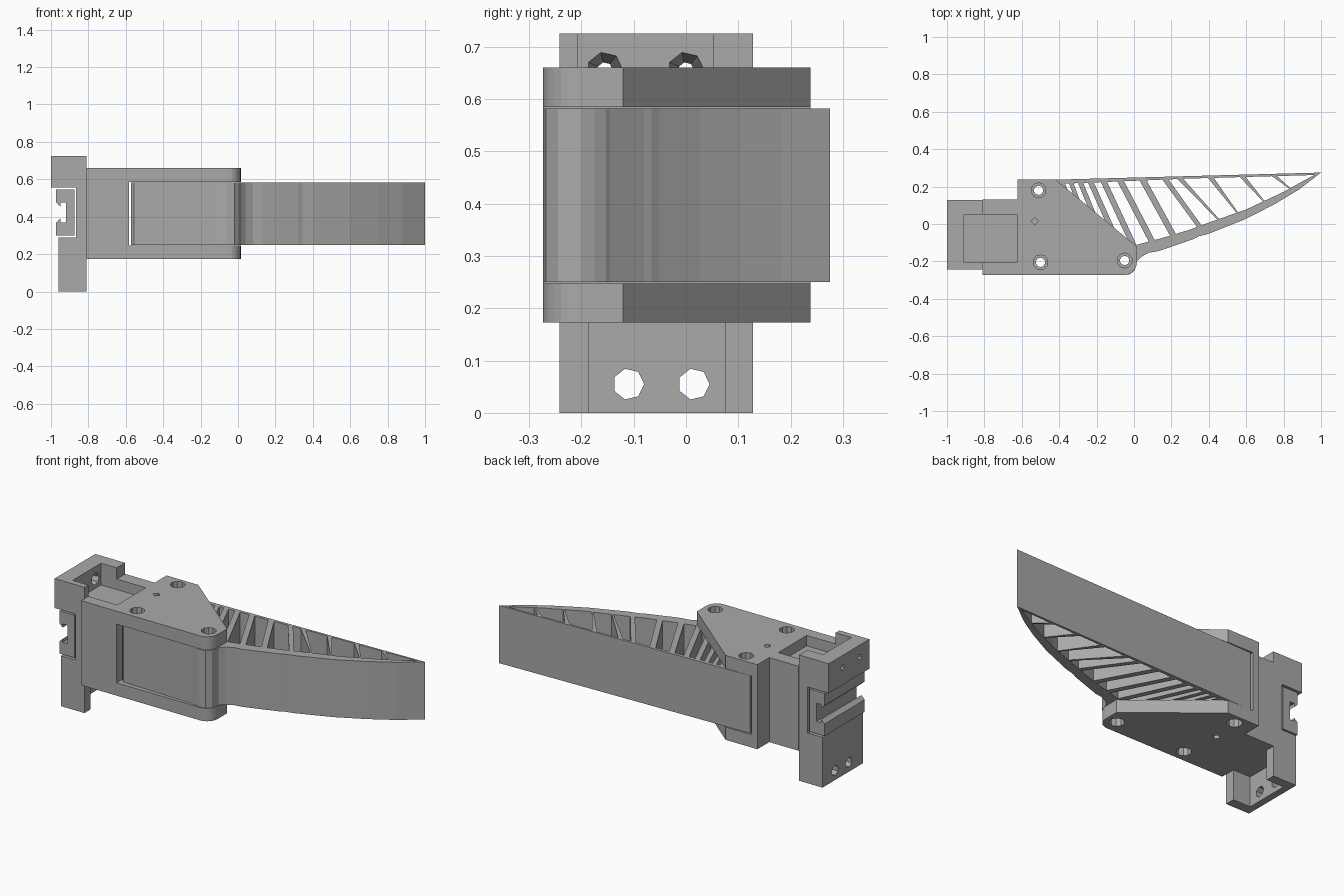
import bpy, bmesh, math
from mathutils import Vector, Matrix

default_cube = bpy.data.objects.get("Cube")
if default_cube:
    bpy.data.objects.remove(default_cube, do_unlink=True)

grey = bpy.data.materials.new("plain grey")
grey.use_nodes = True
COLOUR = (0.4, 0.4, 0.4, 1)
grey.diffuse_color = COLOUR
grey.node_tree.nodes["Principled BSDF"].inputs["Base Color"].default_value = COLOUR


def finish(name, bm):
    bmesh.ops.recalc_face_normals(bm, faces=bm.faces)
    mesh = bpy.data.meshes.new(name)
    bm.to_mesh(mesh)
    bm.free()
    mesh.materials.append(grey)
    obj = bpy.data.objects.new(name, mesh)
    bpy.context.collection.objects.link(obj)
    return obj


def prism(name, points, low, high, along_y=False):
    """Extrude an outline upward, or an x-z outline along y."""
    bm = bmesh.new()
    place = (lambda a, b: (a, low, b)) if along_y else (lambda a, b: (a, b, low))
    face = bm.faces.new([bm.verts.new(place(*p)) for p in points])
    ext = bmesh.ops.extrude_face_region(bm, geom=[face])
    step = Vector((0, high - low, 0) if along_y else (0, 0, high - low))
    bmesh.ops.translate(bm, vec=step, verts=[v for v in ext["geom"] if isinstance(v, bmesh.types.BMVert)])
    return finish(name, bm)


def box(name, x0, x1, y0, y1, z0, z1):
    return prism(name, [(x0, y0), (x1, y0), (x1, y1), (x0, y1)], z0, z1)


def drill(centre, r1, r2, depth, sides=10, axis="Z"):
    bm = bmesh.new()
    turn = Matrix.Rotation(math.pi / 2, 4, "Y") if axis == "X" else Matrix()
    bmesh.ops.create_cone(bm, cap_ends=True, segments=sides, radius1=r1, radius2=r2,
                          depth=depth, matrix=Matrix.Translation(centre) @ turn)
    return finish("cutter", bm)


def combine(target, other, operation="DIFFERENCE"):
    mod = target.modifiers.new("combine", "BOOLEAN")
    mod.operation, mod.object, mod.solver = operation, other, "EXACT"
    bpy.context.view_layer.objects.active = target
    bpy.ops.object.modifier_apply(modifier=mod.name)
    bpy.data.objects.remove(other, do_unlink=True)


# Bracket: plate outline with a rounded front corner
corner = [(-0.05 + 0.065 * math.sin(a), -0.205 - 0.068 * math.cos(a))
          for a in [i * math.pi / 12 for i in range(7)]]
outline = [(-0.81, -0.273)] + corner + [(0.015, -0.12), (-0.42, 0.238), (-0.622, 0.238),
                                       (-0.622, 0.13), (-0.81, 0.13)]
bracket = prism("bracket", outline, 0.173, 0.66)
combine(bracket, box("cutter", -0.583, 0.2, -0.4, 0.4, 0.247, 0.585))

# Clamp at the rear of the bracket, with a notch for the rail
clamp = prism("clamp", [(-0.8, 0), (-0.8, 0.725), (-1, 0.725), (-1, 0.555), (-0.866, 0.555),
                        (-0.866, 0.29), (-0.96, 0.29), (-0.96, 0)], -0.242, 0.128, True)
combine(clamp, box("cutter", -0.81, -0.7, -0.4, 0.4, -0.1, 0.174))
combine(clamp, box("cutter", -0.81, -0.7, -0.4, 0.4, 0.659, 0.9))
combine(bracket, clamp, "UNION")

# Pockets above and below
combine(bracket, box("cutter", -0.91, -0.625, -0.207, 0.052, 0.6, 0.66))
combine(bracket, box("cutter", -0.91, -0.7, -0.207, 0.052, 0.65, 0.8))
combine(bracket, box("cutter", -0.92, -0.7, -0.185, 0.075, -0.1, 0.173))

# Bolt holes through the clamp walls
for y in (-0.155, 0):
    combine(bracket, drill((-0.955, y, 0.655), 0.012, 0.038, 0.12, 7, "X"))
for y in (-0.11, 0.015):
    combine(bracket, drill((-0.94, y, 0.055), 0.03, 0.03, 0.12, 7, "X"))

# Finger: solid root between the plates
Z0, Z1 = 0.25, 0.582
root = prism("finger_root", [(-0.572, -0.235), (-0.555, -0.25), (-0.12, -0.262), (-0.06, -0.273),
                             (-0.02, -0.268), (0.005, -0.245), (0.016, -0.2), (0.035, -0.18),
                             (0.035, -0.11), (0, -0.135), (-0.45, 0.215), (-0.45, 0.236),
                             (-0.572, 0.233)], Z0, Z1)

# Bolt holes through plates and root, and a small locating hole
for x, y in ((-0.51, 0.18), (-0.5, -0.205), (-0.05, -0.195)):
    combine(bracket, drill((x, y, 0.4), 0.04, 0.04, 1))
    combine(root, drill((x, y, 0.4), 0.025, 0.025, 1))
combine(bracket, drill((-0.53, 0.015, 0.4), 0.02, 0.02, 1, 4))

# Finger: straight back wall and curved front wall
back_wall = prism("finger_back_wall", [(-0.46, 0.236), (-0.46, 0.212), (0.3, 0.243),
                                       (0.97, 0.262), (1, 0.275)], Z0, Z1)
outer = [(0.016, -0.2), (0.04, -0.175), (0.08, -0.153), (0.13, -0.145), (0.21, -0.118), (0.32, -0.08),
         (0.345, -0.066), (0.4, -0.052), (0.6, 0.028), (0.75, 0.105), (0.88, 0.183), (1, 0.275)]
inner = [(0.95, 0.255), (0.8, 0.172), (0.6, 0.078), (0.37, -0.003), (0.3, -0.03), (0.15, -0.075), (0, -0.115)]
front_wall = prism("finger_front_wall", outer + inner, Z0, Z1)

# Finger: slanted ribs (top x, bottom x, bottom y, half width at the top and bottom)
ribs = [(-0.385, -0.34, 0.12, 0.011, 0.011), (-0.34, -0.28, 0.07, 0.012, 0.012),
        (-0.29, -0.2, 0.01, 0.014, 0.014), (-0.235, -0.1, -0.07, 0.016, 0.016),
        (-0.165, 0.0, -0.12, 0.017, 0.017), (-0.075, 0.1, -0.1, 0.018, 0.018),
        (0.045, 0.215, -0.07, 0.019, 0.018), (0.165, 0.355, -0.02, 0.017, 0.015),
        (0.245, 0.455, 0.02, 0.016, 0.006), (0.41, 0.56, 0.05, 0.016, 0.004),
        (0.58, 0.7, 0.115, 0.016, 0.004), (0.75, 0.84, 0.185, 0.014, 0.004)]
for i, (xt, xb, yb, wt, wb) in enumerate(ribs):
    yt = 0.228 + 0.025 * (xt + 0.4)
    prism(f"finger_rib_{i + 1}", [(xt - wt, yt), (xb - wb, yb), (xb + wb, yb), (xt + wt, yt)], Z0, Z1)

# Grooved rail sitting in the clamp notch
prism("rail", [(-0.875, 0.3), (-0.875, 0.545), (-0.972, 0.545), (-0.972, 0.475), (-0.95, 0.455),
               (-0.95, 0.475), (-0.92, 0.475), (-0.92, 0.37), (-0.95, 0.37), (-0.95, 0.39),
               (-0.972, 0.37), (-0.972, 0.3)], -0.24, 0.126, True)
